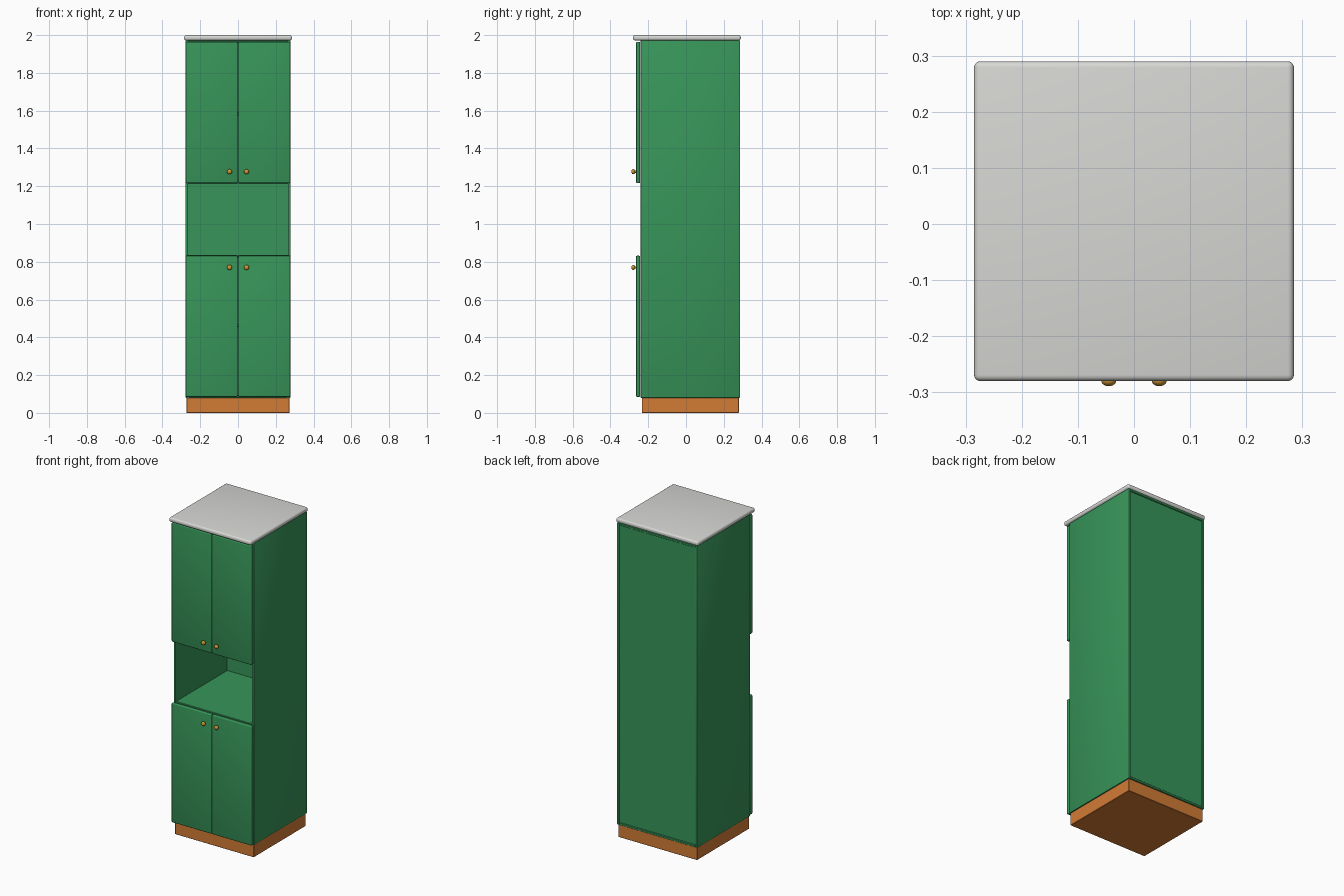
import bpy, bmesh, math
from mathutils import Matrix

if "Cube" in bpy.data.objects:
    bpy.data.objects.remove(bpy.data.objects["Cube"])


def mat(name, rgb):
    m = bpy.data.materials.new(name)
    m.diffuse_color = (*rgb, 1)
    m.use_nodes = True
    m.node_tree.nodes["Principled BSDF"].inputs["Base Color"].default_value = m.diffuse_color
    return m


GREEN = mat("green paint", (0.038, 0.30, 0.10))
STONE = mat("pale worktop", (0.68, 0.68, 0.66))
WOOD = mat("orange wood", (0.65, 0.20, 0.036))
BRASS = mat("brass", (0.62, 0.30, 0.03))


def finish(name, bm, material):
    me = bpy.data.meshes.new(name)
    bm.to_mesh(me)
    bm.free()
    ob = bpy.data.objects.new(name, me)
    bpy.context.collection.objects.link(ob)
    me.materials.append(material)
    bpy.ops.object.select_all(action='DESELECT')
    ob.select_set(True)
    bpy.context.view_layer.objects.active = ob
    bpy.ops.object.shade_smooth_by_angle(angle=math.radians(35))
    return ob


def box(name, x, y, z, material, bevel=0.0, segments=2):
    """Box from (min, max) ranges, with optional rounded edges."""
    bm = bmesh.new()
    bmesh.ops.create_cube(bm, size=1)
    for v in bm.verts:
        for i, (a, b) in enumerate((x, y, z)):
            v.co[i] = (a + b) / 2 + v.co[i] * (b - a)
    if bevel:
        bmesh.ops.bevel(bm, geom=bm.edges[:], offset=bevel, segments=segments,
                        profile=0.5, affect='EDGES')
    return finish(name, bm, material)


FRONT, BACK, W, T = -0.24, 0.286, 0.278, 0.014
IN = W - T

# Plinth and worktop
box("plinth", (-0.273, 0.273), (-0.234, 0.28), (0, 0.08), WOOD, 0.002, 1)
box("worktop", (-0.285, 0.285), (-0.28, 0.29), (1.972, 2.0), STONE, 0.011, 4)

# Carcass: sides, horizontal boards and recessed back
for side, s in (("left", -1), ("right", 1)):
    box(side + "_side_panel", sorted((s * IN, s * W)), (FRONT, BACK),
        (0.08, 1.972), GREEN, 0.003)
for name, z, front in (("bottom_board", 0.08, FRONT), ("lower_inner_shelf", 0.455, -0.22),
                       ("niche_floor", 0.823, FRONT), ("niche_ceiling", 1.211, FRONT),
                       ("upper_inner_shelf", 1.575, -0.22), ("top_board", 1.958, FRONT)):
    outer = name in ("bottom_board", "top_board")
    box(name, (-IN, IN), (front, BACK if outer else BACK - 0.01),
        (z, z + T), GREEN, 0.002, 1)
box("back_panel", (-IN, IN), (BACK - 0.018, BACK - 0.006), (0.09, 1.962), GREEN)


def knob(name, x, z):
    bm = bmesh.new()
    bmesh.ops.create_uvsphere(
        bm, u_segments=20, v_segments=12, radius=0.0135,
        matrix=Matrix.Translation((x, -0.279, z)) @ Matrix.Diagonal((1, 0.75, 1, 1)))
    bmesh.ops.create_cone(
        bm, cap_ends=True, segments=16, radius1=0.006, radius2=0.006, depth=0.02,
        matrix=Matrix.Translation((x, -0.268, z)) @ Matrix.Rotation(math.pi / 2, 4, 'X'))
    finish(name, bm, BRASS)


# Two pairs of doors with knobs
for level, z0, z1, kz in (("lower", 0.085, 0.832, 0.77), ("upper", 1.217, 1.964, 1.277)):
    for side, s in (("left", -1), ("right", 1)):
        box(f"{level}_{side}_door", sorted((s * 0.0025, s * 0.277)),
            (-0.264, -0.243), (z0, z1), GREEN, 0.005, 3)
        knob(f"{level}_{side}_knob", s * 0.045, kz)
